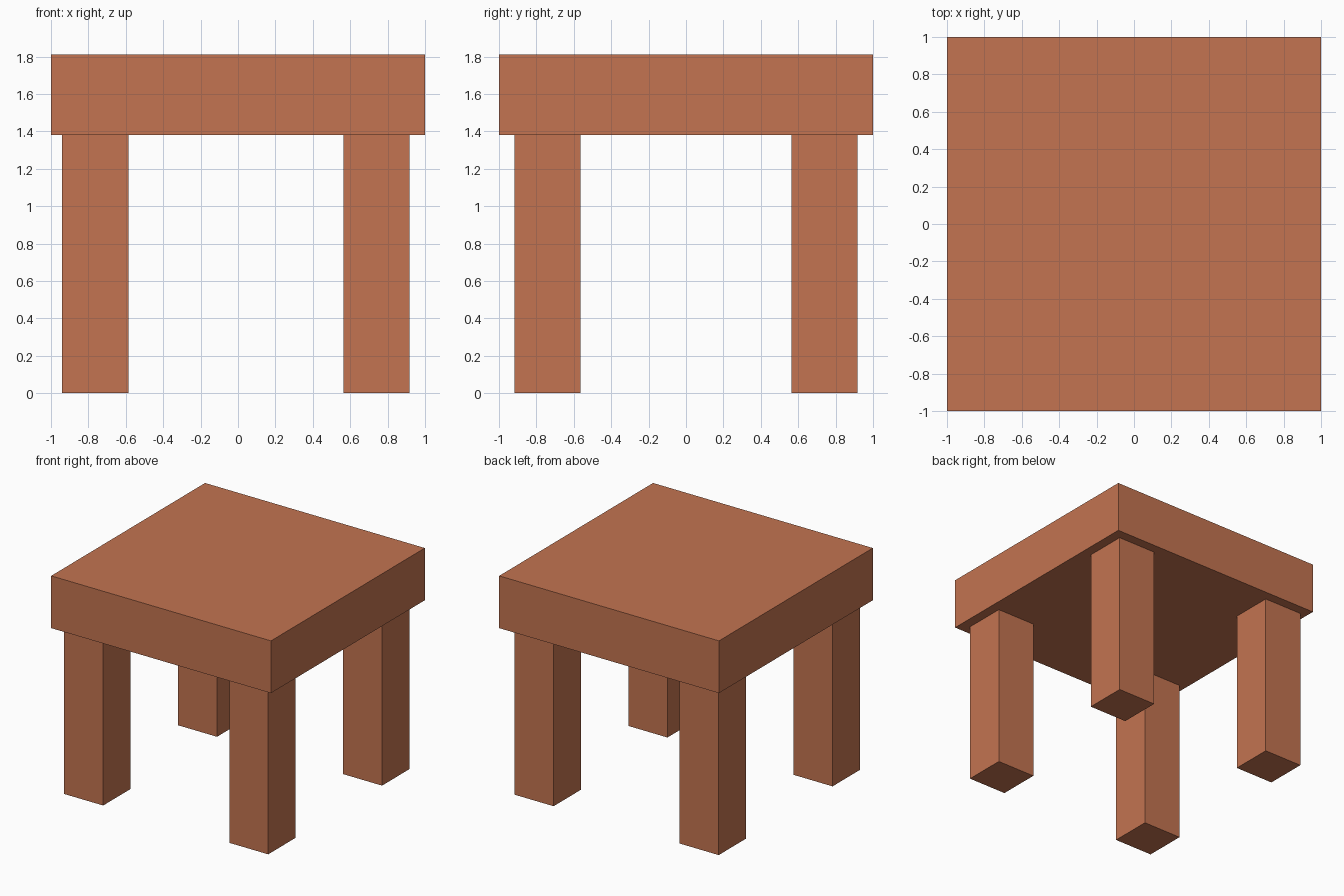
import bpy
import bmesh
from mathutils import Vector

if "Cube" in bpy.data.objects:
    bpy.data.objects.remove(bpy.data.objects["Cube"])

wood = bpy.data.materials.new("warm brown wood")
wood.diffuse_color = (0.546, 0.174, 0.082, 1.0)
wood.use_nodes = True
wood.node_tree.nodes["Principled BSDF"].inputs["Base Color"].default_value = wood.diffuse_color


def box(name, low, high):
    """Axis-aligned box between two corners."""
    low, high = Vector(low), Vector(high)
    size, centre = high - low, (low + high) / 2
    bm = bmesh.new()
    bmesh.ops.create_cube(bm, size=1)
    bmesh.ops.scale(bm, vec=size, verts=bm.verts)
    bmesh.ops.translate(bm, vec=centre, verts=bm.verts)
    mesh = bpy.data.meshes.new(name)
    bm.to_mesh(mesh)
    bm.free()
    mesh.materials.append(wood)
    obj = bpy.data.objects.new(name, mesh)
    bpy.context.collection.objects.link(obj)
    return obj


SEAT_BOTTOM, SEAT_TOP = 1.38, 1.81

# Thick square seat
box("seat", (-1, -1, SEAT_BOTTOM), (1, 1, SEAT_TOP))

# Four square legs; the left pair sits slightly further out
for side, x0, x1 in (("left", -0.94, -0.585), ("right", 0.563, 0.917)):
    for end, y0, y1 in (("front", -0.917, -0.563), ("back", 0.563, 0.917)):
        box(f"{end}_{side}_leg", (x0, y0, 0), (x1, y1, SEAT_BOTTOM))
